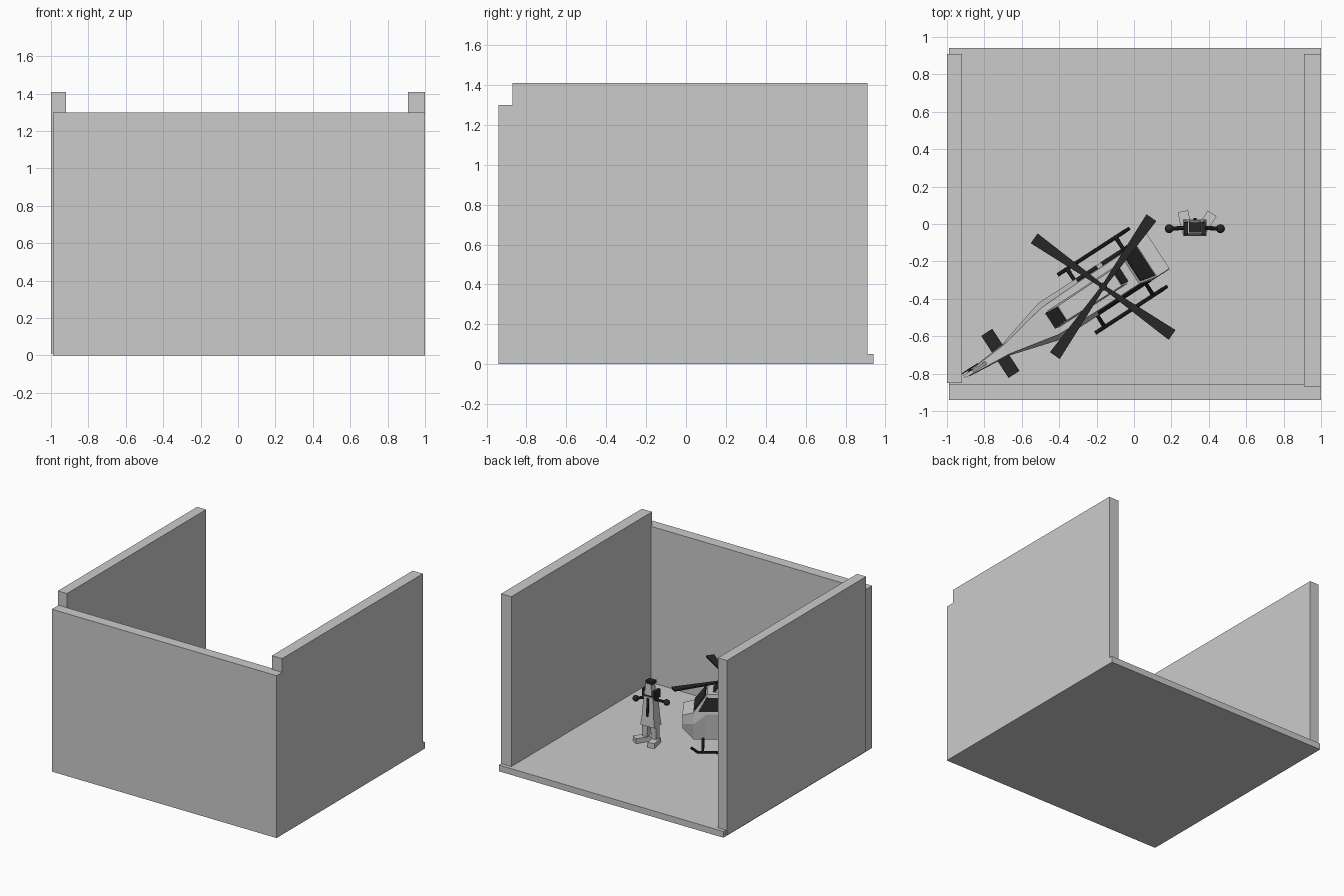
import bpy, bmesh
from math import radians, cos, sin, pi
from mathutils import Matrix, Vector

if "Cube" in bpy.data.objects:
    bpy.data.objects.remove(bpy.data.objects["Cube"])

def material(name, c):
    m = bpy.data.materials.new(name)
    m.diffuse_color = (c, c, c, 1)
    m.use_nodes = True
    m.node_tree.nodes["Principled BSDF"].inputs["Base Color"].default_value = m.diffuse_color
    return m

WHITE, BLACK = material("white_paint", 0.8), material("black_paint", 0.02)
ID = Matrix.Identity(4)

def finish(name, bm, mat=None, M=ID):
    bm.transform(M)
    bmesh.ops.recalc_face_normals(bm, faces=bm.faces)
    me = bpy.data.meshes.new(name)
    bm.to_mesh(me)
    bm.free()
    ob = bpy.data.objects.new(name, me)
    bpy.context.collection.objects.link(ob)
    if mat:
        me.materials.append(mat)
    return ob

def loft(name, rings, mat=None, M=ID):
    """Skin a closed solid through matching rings of points."""
    bm = bmesh.new()
    vs = [[bm.verts.new(p) for p in r] for r in rings]
    n = len(vs[0])
    for a, b in zip(vs, vs[1:]):
        for i in range(n):
            bm.faces.new((a[i], a[(i + 1) % n], b[(i + 1) % n], b[i]))
    bm.faces.new(vs[0])
    bm.faces.new(vs[-1])
    return finish(name, bm, mat, M)

def rect(x, y, hx, hy, z):
    return [(x - hx, y - hy, z), (x + hx, y - hy, z), (x + hx, y + hy, z), (x - hx, y + hy, z)]

def box(name, x0, x1, y0, y1, z0, z1, mat=None, M=ID):
    c = ((x0 + x1) / 2, (y0 + y1) / 2, (x1 - x0) / 2, (y1 - y0) / 2)
    return loft(name, [rect(*c, z0), rect(*c, z1)], mat, M)

def panel(name, pts, t, mat, M=ID):
    """Flat plate of thickness t centred on a polygon."""
    p = [Vector(q) for q in pts]
    n = (p[1] - p[0]).cross(p[2] - p[0]).normalized() * t / 2
    return loft(name, [[q - n for q in p], [q + n for q in p]], mat, M)

def rod(name, a, b, r, mat, M=ID, n=10):
    a, b = Vector(a), Vector(b)
    T = Matrix.Translation((a + b) / 2) @ (b - a).to_track_quat('Z', 'Y').to_matrix().to_4x4()
    bm = bmesh.new()
    bmesh.ops.create_cone(bm, cap_ends=True, segments=n, radius1=r, radius2=r,
                          depth=(b - a).length, matrix=T)
    return finish(name, bm, mat, M)

# Room: floor and three walls
box("floor", -0.99, 1.0, -0.93, 0.94, 0, 0.05)
box("front_wall", -0.99, 1.0, -0.94, -0.855, 0, 1.3)
box("left_wall", -1.0, -0.92, -0.85, 0.91, 0.01, 1.41)
box("right_wall", 0.91, 1.0, -0.87, 0.91, 0.01, 1.41)

# Helicopter frame: x forward, y left, origin under the rotor hub
H = Matrix.Translation((-0.165, -0.335, 0)) @ Matrix.Rotation(radians(33), 4, 'Z')

# Fuselage and boom: x, then half width and height at bottom, middle, top
sections = [
    (0.35, 0.10, 0.21, 0.115, 0.25, 0.112, 0.32),
    (0.27, 0.095, 0.12, 0.115, 0.25, 0.112, 0.34),
    (0.17, 0.095, 0.12, 0.115, 0.33, 0.092, 0.48),
    (-0.10, 0.095, 0.12, 0.115, 0.33, 0.092, 0.48),
    (-0.34, 0.09, 0.17, 0.115, 0.33, 0.085, 0.47),
    (-0.62, 0.025, 0.33, 0.036, 0.37, 0.028, 0.43),
    (-0.86, 0.008, 0.38, 0.013, 0.40, 0.01, 0.43)]
loft("fuselage", [[(x, -b, zb), (x, b, zb), (x, m, zm), (x, t, zt), (x, -t, zt), (x, -m, zm)]
                  for x, b, zb, m, zm, t, zt in sections], WHITE, H)
panel("windshield", [(0.262, -0.1, 0.355), (0.262, 0.1, 0.355),
                     (0.183, 0.083, 0.465), (0.183, -0.083, 0.465)], 0.012, BLACK, H)

# Engine housing with dark sloped intake and exhaust
loft("engine_housing", [[(x, -w, 0.46), (x, w, 0.46), (x2, w2, 0.52), (x2, -w2, 0.52)]
                        for x, w, x2, w2 in ((0.13, 0.06, 0.085, 0.05), (-0.34, 0.055, -0.26, 0.045))],
     WHITE, H)
panel("intake", [(0.132, -0.05, 0.468), (0.132, 0.05, 0.468),
                 (0.09, 0.043, 0.518), (0.09, -0.043, 0.518)], 0.01, BLACK, H)
panel("exhaust", [(-0.335, -0.05, 0.472), (-0.335, 0.05, 0.472),
                  (-0.265, 0.042, 0.52), (-0.265, -0.042, 0.52)], 0.01, BLACK, H)

# Mirrored side windows and landing skids
for s, side in ((1, "left"), (-1, "right")):
    for label, a, b, c in (("front", 0.232, 0.175, 0.06), ("rear", 0.03, 0.03, -0.1)):
        panel(f"{side}_{label}_window", [(a, s * 0.112, 0.35), (b, s * 0.096, 0.455),
                                         (c, s * 0.096, 0.455), (c, s * 0.112, 0.35)], 0.01, BLACK, H)
    y = s * 0.185
    rod(f"{side}_skid", (-0.17, y, 0.06), (0.24, y, 0.06), 0.01, BLACK, H)
    rod(f"{side}_skid_tip", (0.235, y, 0.06), (0.285, y, 0.095), 0.01, BLACK, H)
    for x in (-0.11, 0.2):
        rod(f"{side}_strut", (x, s * 0.07, 0.14), (x, y, 0.06), 0.011, BLACK, H)

# Tail: stabilizer, fin and tail rotor
box("stabilizer", -0.69, -0.62, -0.134, 0.134, 0.375, 0.39, BLACK, H)
panel("tail_fin", [(-0.74, 0, 0.42), (-0.83, 0, 0.56), (-0.885, 0, 0.56), (-0.86, 0, 0.39)],
      0.018, WHITE, H)
rod("tail_rotor_hub", (-0.84, 0, 0.48), (-0.84, 0.024, 0.48), 0.01, BLACK, H)
for k in range(2):
    R = H @ Matrix.Translation((-0.84, 0.02, 0.48)) @ Matrix.Rotation(radians(35 + 90 * k), 4, 'Y')
    box("tail_rotor_blade", -0.06, 0.06, -0.003, 0.003, -0.01, 0.01, BLACK, R)

# Main rotor: mast, hub and four widening blades
rod("rotor_mast", (0, 0, 0.5), (0, 0, 0.565), 0.012, BLACK, H)
rod("rotor_hub", (0, 0, 0.54), (0, 0, 0.57), 0.022, BLACK, H, 12)
for k in range(4):
    R = H @ Matrix.Rotation(radians(22 + 90 * k), 4, 'Z')
    panel("rotor_blade", [(0.01, -0.01, 0.553), (0.45, -0.032, 0.553),
                          (0.45, 0.032, 0.553), (0.01, 0.01, 0.553)], 0.012, BLACK, R)

# Standing figure facing the open back
F = Matrix.Translation((0.325, -0.02, 0))
loft("torso", [rect(0, 0, 0.062, 0.045, 0.19), rect(0, 0, 0.052, 0.04, 0.27),
               rect(0, 0, 0.042, 0.032, 0.42)], WHITE, F)
panel("tie", [(-0.008, 0.046, 0.27), (0.008, 0.046, 0.27),
              (0.008, 0.036, 0.41), (-0.008, 0.036, 0.41)], 0.012, BLACK, F)
box("collar", -0.032, 0.032, -0.025, 0.025, 0.42, 0.435, BLACK, F)
loft("head", [rect(0, 0.008, 0.032, 0.03, 0.435), rect(0, 0.008, 0.024, 0.024, 0.525)], WHITE, F)
box("cap", -0.03, 0.03, -0.025, 0.028, 0.52, 0.545, BLACK, F)

for s, side, hand_z in ((-1, "left", 0.40), (1, "right", 0.36)):
    box(f"{side}_shoulder_pad", s * 0.046 - 0.011, s * 0.046 + 0.011, -0.04, 0.03, 0.41, 0.475, BLACK, F)
    hand = Vector((s * 0.137, -0.005, hand_z))
    rod(f"{side}_arm", (s * 0.035, 0, 0.40), hand, 0.011, BLACK, F, 8)
    bm = bmesh.new()
    bmesh.ops.create_uvsphere(bm, u_segments=16, v_segments=10, radius=0.024)
    bm.transform(Matrix.Translation(hand))
    ob = finish(f"{side}_hand", bm, BLACK, F)
    ob.data.shade_smooth()
    loft(f"{side}_leg", [rect(s * 0.042, 0, 0.02, 0.02, 0.08), rect(s * 0.034, 0, 0.026, 0.026, 0.2)], WHITE, F)
    turn = radians(-12 if s < 0 else -32)
    R = F @ Matrix.Translation((s * 0.045, 0, 0)) @ Matrix.Rotation(-turn if s < 0 else turn, 4, 'Z')
    box(f"{side}_foot", -0.028, 0.028, -0.025, 0.09, 0.05, 0.09, WHITE, R)
